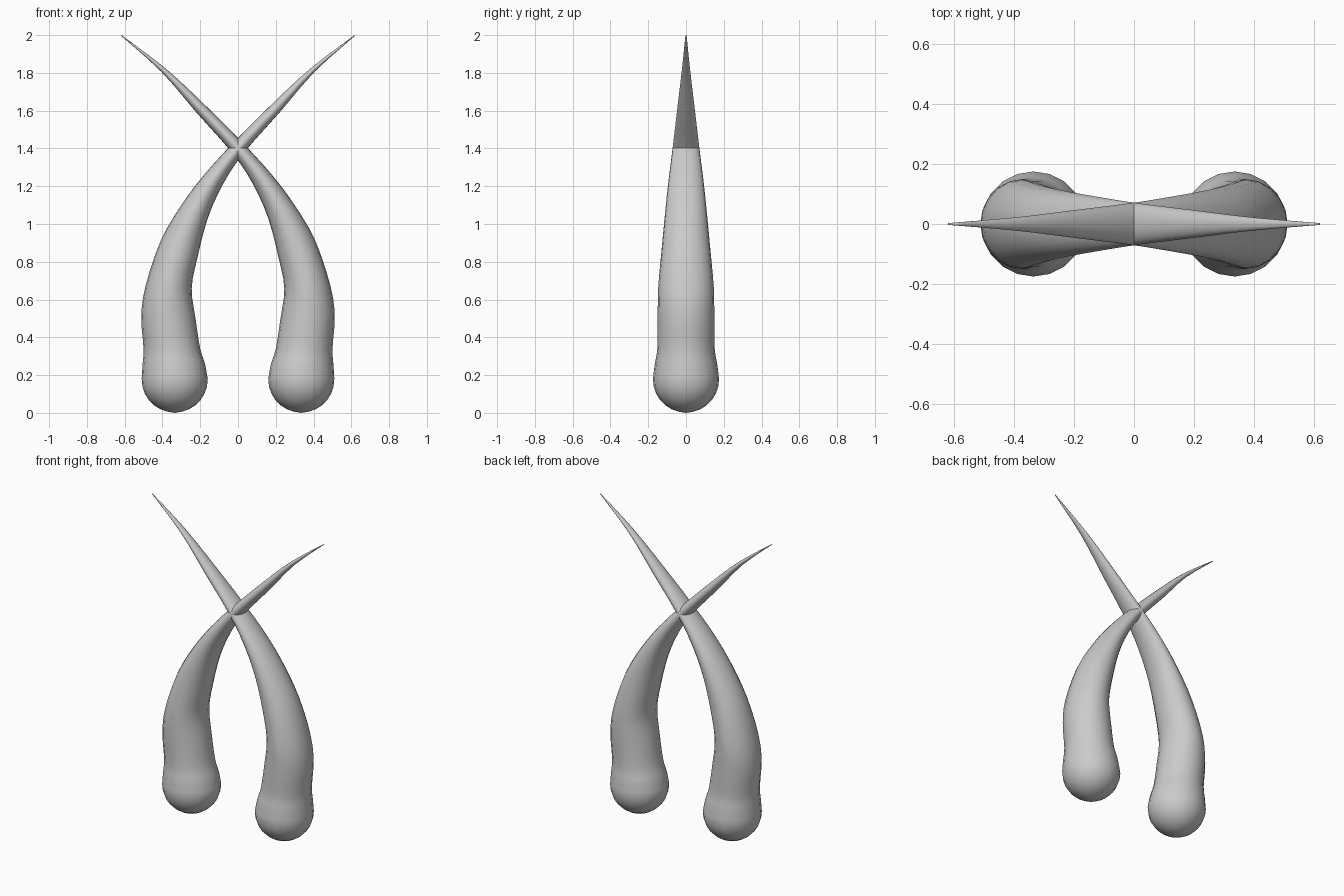
import bpy, bmesh, math
from mathutils import Vector

cube = bpy.data.objects.get("Cube")
if cube:
    bpy.data.objects.remove(cube, do_unlink=True)

SIDES = 20
STEPS = 3

grey = bpy.data.materials.new("light_grey")
grey.use_nodes = True
colour = (0.6, 0.6, 0.6, 1)
grey.diffuse_color = colour
grey.node_tree.nodes["Principled BSDF"].inputs["Base Color"].default_value = colour

# Stations along the limb: outer x, outer z, inner x, inner z, half depth
LIMB = [
    (0.51, 0.18, 0.16, 0.18, 0.175),
    (0.505, 0.26, 0.175, 0.26, 0.165),
    (0.5, 0.34, 0.2, 0.34, 0.152),
    (0.512, 0.51, 0.225, 0.5, 0.15),
    (0.49, 0.67, 0.245, 0.66, 0.147),
    (0.41, 0.91, 0.215, 0.82, 0.129),
    (0.3, 1.1, 0.16, 1.03, 0.11),
    (0.18, 1.26, 0.08, 1.21, 0.092),
    (0.03, 1.425, -0.03, 1.375, 0.071),
    (-0.18, 1.635, -0.22, 1.59, 0.046),
    (-0.385, 1.825, -0.405, 1.805, 0.022),
    (-0.617, 2.0, -0.62, 1.997, 0.003),
]


def spline(a, b, c, d, t):
    """Smooth blend from b to c."""
    return [q + 0.5 * t * (r - p + t * (2*p - 5*q + 4*r - s + t * (3*(q - r) + s - p)))
            for p, q, r, s in zip(a, b, c, d)]


def stations():
    rows = []
    # Rounded bulb at the foot
    for i in range(1, 7):
        ang = math.pi / 2 * i / 7
        r, z = 0.175 * math.sin(ang), 0.175 * (1 - math.cos(ang)) + 0.002
        rows.append((0.335 + r, z, 0.335 - r, z, r))
    # Tapering limb
    last = len(LIMB) - 1
    for i in range(last):
        around = [LIMB[min(max(i + k, 0), last)] for k in (-1, 0, 1, 2)]
        rows += [spline(*around, s / STEPS) for s in range(STEPS)]
    return rows + [LIMB[-1]]


def build_limb(name, side):
    bm = bmesh.new()
    rings = []
    for ox, oz, ix, iz, depth in stations():
        outer, inner = Vector((ox * side, 0, oz)), Vector((ix * side, 0, iz))
        centre, half = (outer + inner) / 2, (outer - inner) / 2
        ring = []
        for k in range(SIDES):
            a = math.tau * k / SIDES
            ring.append(bm.verts.new(centre + half * math.cos(a)
                                     + Vector((0, depth * math.sin(a), 0))))
        rings.append(ring)
    for low, high in zip(rings, rings[1:]):
        for k in range(SIDES):
            n = (k + 1) % SIDES
            bm.faces.new((low[k], low[n], high[n], high[k]))
    # Close the foot and the tip
    foot = bm.verts.new((0.335 * side, 0, 0))
    for k in range(SIDES):
        bm.faces.new((foot, rings[0][(k + 1) % SIDES], rings[0][k]))
    bm.faces.new(rings[-1])
    bmesh.ops.recalc_face_normals(bm, faces=bm.faces)
    for f in bm.faces:
        f.smooth = True
    mesh = bpy.data.meshes.new(name)
    bm.to_mesh(mesh)
    bm.free()
    mesh.materials.append(grey)
    obj = bpy.data.objects.new(name, mesh)
    bpy.context.collection.objects.link(obj)


# Two mirrored limbs that cross near the top
build_limb("left_limb", 1)
build_limb("right_limb", -1)
